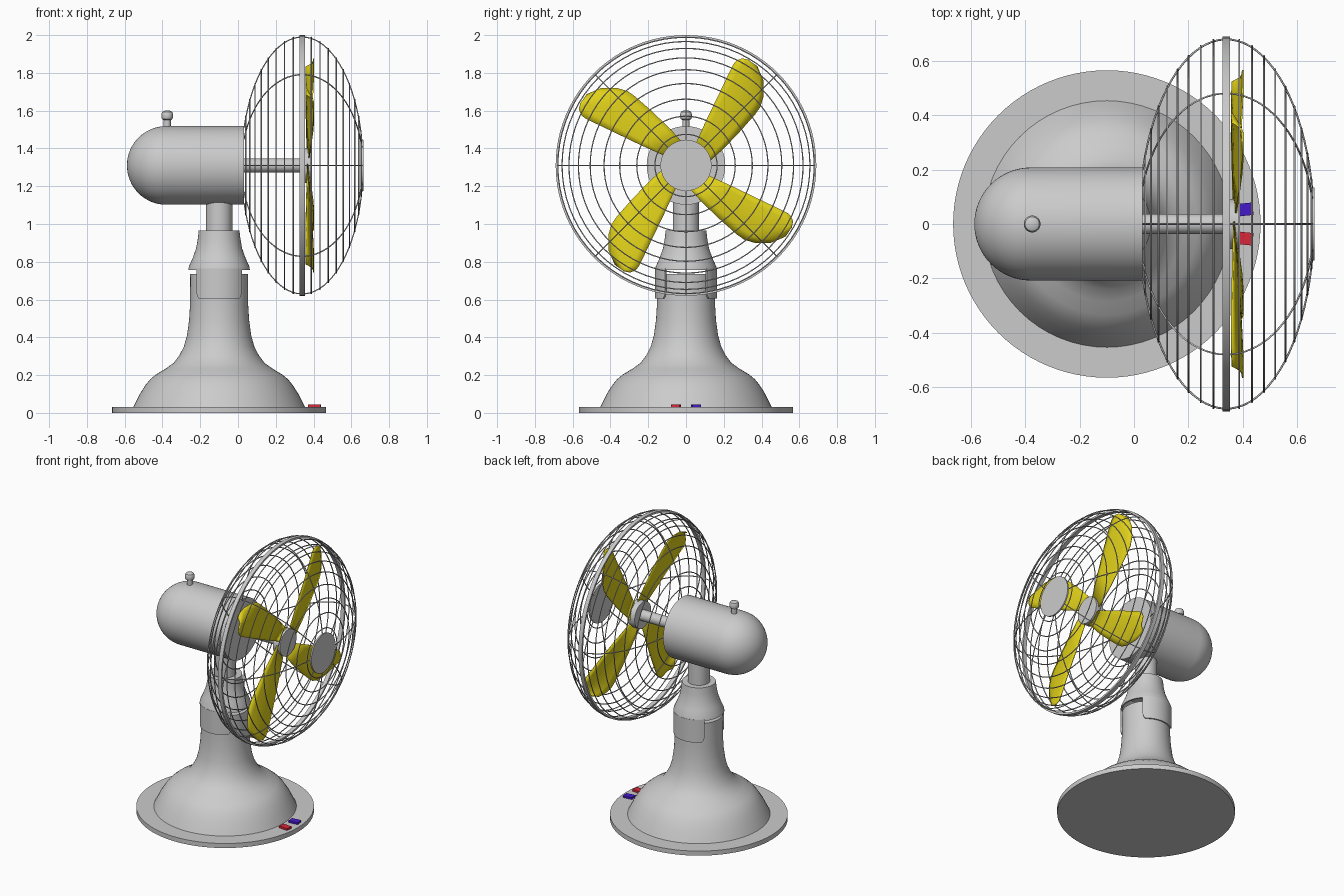
import bpy, bmesh
from math import sin, cos, pi, radians, sqrt
from mathutils import Matrix, Vector

if "Cube" in bpy.data.objects:
    bpy.data.objects.remove(bpy.data.objects["Cube"])

AXIS_Z, BASE_X, RIM_X = 1.31, -0.10, 0.34
UP = Matrix.Translation((BASE_X, 0, 0))
# maps a lathe's own z axis onto world x, at the height of the fan axis
ALONG = Matrix.Translation((0, 0, AXIS_Z)) @ Matrix.Rotation(radians(90), 4, 'Y')


def finish(name, bm, colour=None, angle=35):
    bmesh.ops.recalc_face_normals(bm, faces=bm.faces)
    me = bpy.data.meshes.new(name)
    bm.to_mesh(me)
    bm.free()
    me.shade_smooth()
    me.set_sharp_from_angle(angle=radians(angle))
    ob = bpy.data.objects.new(name, me)
    bpy.context.collection.objects.link(ob)
    if colour:
        mat = bpy.data.materials.new(name)
        mat.diffuse_color = (*colour, 1)
        mat.use_nodes = True
        mat.node_tree.nodes["Principled BSDF"].inputs["Base Color"].default_value = mat.diffuse_color
        me.materials.append(mat)
    return ob


def lathe(name, profile, matrix, segs=64, closed=False):
    """Turn (radius, height) points round the local z axis."""
    bm = bmesh.new()
    rows = [[bm.verts.new(matrix @ Vector((r * cos(2 * pi * i / segs), r * sin(2 * pi * i / segs), h)))
             for i in range(segs)] for r, h in profile]
    pairs = list(zip(rows, rows[1:])) + ([(rows[-1], rows[0])] if closed else [])
    for a, b in pairs:
        for i in range(segs):
            j = (i + 1) % segs
            bm.faces.new((a[i], a[j], b[j], b[i]))
    if not closed:
        bm.faces.new(rows[0])
        bm.faces.new(rows[-1])
    return finish(name, bm)


# Stand: flat foot, bell-shaped body, collar and pole
lathe("foot_disc", [(.566, 0), (.566, .032)], UP, 96)
lathe("bell_body", [(.455, .03), (.445, .05), (.42, .10), (.39, .147), (.365, .178), (.335, .203),
                    (.285, .233), (.24, .265), (.21, .305), (.187, .35), (.17, .41), (.159, .49),
                    (.154, .57), (.153, .735)], UP)
lathe("collar", [(.108, .965), (.113, .92), (.122, .87), (.14, .82), (.16, .775), (.163, .757),
                 (.153, .757), (.11, .86)], UP)
lathe("pole", [(.07, .9), (.07, 1.14)], UP, 48)

# Two rounded tabs hanging from the collar on the sides
for side, label in ((-1, "front"), (1, "back")):
    bm = bmesh.new()
    n, rows = 32, []
    for k in range(n + 1):
        u = 2 * k / n - 1
        a = side * pi / 2 + u * radians(47.5)
        low = .605 + .03 * max(0, (abs(u) - .8) / .2) ** 3
        rows.append([bm.verts.new((BASE_X + r * cos(a), r * sin(a), z))
                     for r, z in ((.154, low), (.163, low), (.163, .765), (.154, .765))])
    for a, b in zip(rows, rows[1:]):
        for i in range(4):
            j = (i + 1) % 4
            bm.faces.new((a[i], a[j], b[j], b[i]))
    bm.faces.new(rows[0])
    bm.faces.new(rows[-1])
    finish("collar_tab_" + label, bm)

# Motor housing with domed back, and the knob on top
R = .208
dome = [(max(.001, R * sin(t * pi / 32)), -.38 - R * cos(t * pi / 32)) for t in range(17)]
lathe("motor_housing", dome + [(R, .032)], ALONG)
lathe("knob", [(.019, 1.5), (.019, 1.55), (.028, 1.556), (.031, 1.566), (.031, 1.582),
               (.026, 1.594), (.014, 1.6)], Matrix.Translation((-.375, 0, 0)), 32)

# Shaft, rotor hub and front badge plate
lathe("shaft", [(.037, .02), (.037, .345)], ALONG, 32)
lathe("rotor_hub", [(.092, .335), (.092, .39)], ALONG, 48)
lathe("front_plate", [(.135, .655), (.135, .665)], ALONG, 48)

# Four blades: rounded paddle made of cross strips between two edges, pitched along x
lead = [(.04, .09), (.11, .245), (.18, .39), (.235, .505), (.25, .535), (.268, .556), (.296, .567), (.33, .56)]
trail = [(.09, -.01), (.20, .09), (.29, .185), (.365, .27), (.393, .31), (.409, .365), (.408, .45), (.375, .525)]
for q in range(4):
    turn = Matrix.Rotation(q * pi / 2, 4, 'X')
    bm = bmesh.new()
    rows, m = [], 6
    for p0, p1 in zip(lead, trail):
        row = []
        for k in range(m + 1):
            t = k / m
            p = Vector(p0).lerp(Vector(p1), t)
            grow = min(1, p.length / .5)
            x = .37 + grow * (.03 - .04 * t + .012 * sin(pi * t))
            row.append(bm.verts.new(turn @ Vector((x, p.x, p.y)) + Vector((0, 0, AXIS_Z))))
        rows.append(row)
    for a, b in zip(rows, rows[1:]):
        for k in range(m):
            bm.faces.new((a[k], a[k + 1], b[k + 1], b[k]))
    blade = finish(f"blade_{q + 1}", bm, (.75, .64, .01))
    mod = blade.modifiers.new("thickness", 'SOLIDIFY')
    mod.thickness, mod.offset = .006, 0

# Cage: outer rim band plus rings and eight bowed spokes
lathe("cage_rim", [(.677, RIM_X - .014), (.69, RIM_X - .014), (.69, RIM_X + .014), (.677, RIM_X + .014)],
      ALONG, 96, closed=True)
DEPTH, RAD = .322, .68


def wires(name, paths, cyclic):
    cu = bpy.data.curves.new(name, 'CURVE')
    cu.dimensions = '3D'
    cu.bevel_depth, cu.bevel_resolution = .0035, 1
    for pts in paths:
        sp = cu.splines.new('POLY')
        sp.points.add(len(pts) - 1)
        sp.use_cyclic_u = cyclic
        for p, co in zip(sp.points, pts):
            p.co = (*co, 1)
    ob = bpy.data.objects.new(name, cu)
    bpy.context.collection.objects.link(ob)


def on_cage(tilt, a, lift=0):
    r = RAD * cos(tilt) + lift
    return (RIM_X + DEPTH * sin(tilt), r * cos(a), AXIS_Z + r * sin(a))


rings = [[on_cage(s * radians(8.5 * k), 2 * pi * i / 72, .006) for i in range(72)]
         for s in (-1, 1) for k in range(1, 10)]
wires("cage_rings", rings, True)
spokes = [[on_cage(radians(-73 + 153 * i / 36), k * pi / 4) for i in range(37)] for k in range(8)]
wires("cage_spokes", spokes, False)

# Push buttons on the foot, turned towards the stand centre
for name, ang, col in (("red_button", -6, (.7, .02, .04)), ("blue_button", 6, (.06, .01, .6))):
    bm = bmesh.new()
    place = UP @ Matrix.Rotation(radians(ang), 4, 'Z') @ Matrix.Translation((.508, 0, .033))
    bmesh.ops.create_cube(bm, size=1, matrix=place @ Matrix.Diagonal((.066, .046, .024, 1)))
    finish(name, bm, col)
